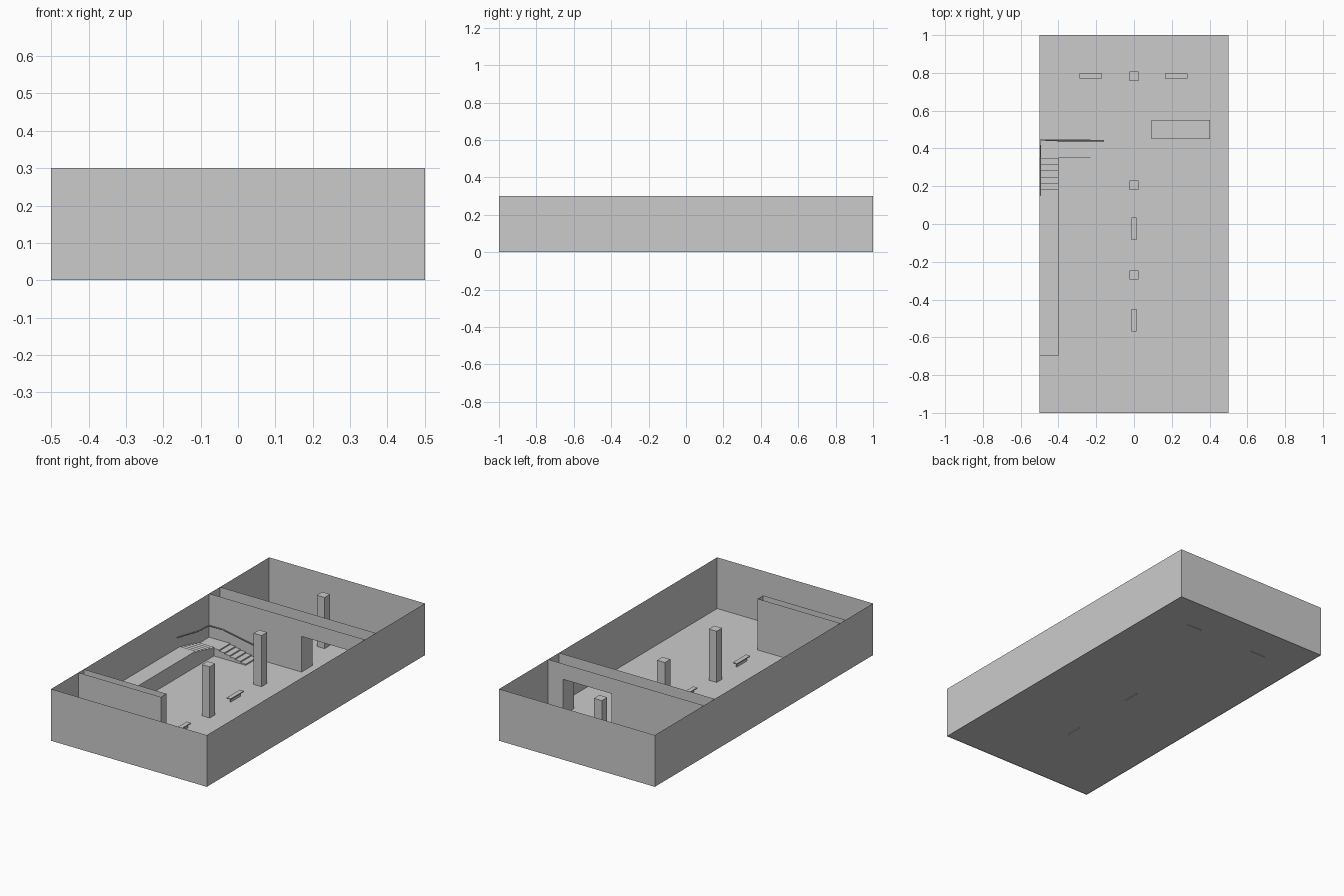
import bpy, bmesh
from mathutils import Vector

if "Cube" in bpy.data.objects:
    bpy.data.objects.remove(bpy.data.objects["Cube"])

H = 0.30        # wall height
F = 0.003       # floor level
LAND, DECK = 0.047, 0.095   # stair landing and raised walkway heights


def make(name, polys):
    """Mesh object from a list of polygons."""
    bm = bmesh.new()
    for p in polys:
        bm.faces.new([bm.verts.new(v) for v in p])
    bmesh.ops.remove_doubles(bm, verts=bm.verts, dist=1e-5)
    me = bpy.data.meshes.new(name)
    bm.to_mesh(me)
    bm.free()
    ob = bpy.data.objects.new(name, me)
    bpy.context.collection.objects.link(ob)
    return ob


def sheet(a, b, z0=F, z1=H):
    """Vertical wall sheet between two plan points."""
    return [(*a, z0), (*b, z0), (*b, z1), (*a, z1)]


def box(name, x0, x1, y0, y1, z0, z1):
    bm = bmesh.new()
    bmesh.ops.create_cube(bm, size=1)
    bmesh.ops.scale(bm, vec=(x1 - x0, y1 - y0, z1 - z0), verts=bm.verts)
    bmesh.ops.translate(bm, vec=((x0 + x1) / 2, (y0 + y1) / 2, (z0 + z1) / 2), verts=bm.verts)
    me = bpy.data.meshes.new(name)
    bm.to_mesh(me)
    bm.free()
    ob = bpy.data.objects.new(name, me)
    bpy.context.collection.objects.link(ob)
    return ob


def prism(name, profile, direction):
    """Extrude a closed profile along a direction."""
    bm = bmesh.new()
    f = bm.faces.new([bm.verts.new(p) for p in profile])
    r = bmesh.ops.extrude_face_region(bm, geom=[f], use_keep_orig=True)
    vs = [g for g in r["geom"] if isinstance(g, bmesh.types.BMVert)]
    bmesh.ops.translate(bm, vec=Vector(direction), verts=vs)
    bmesh.ops.recalc_face_normals(bm, faces=bm.faces)
    me = bpy.data.meshes.new(name)
    bm.to_mesh(me)
    bm.free()
    ob = bpy.data.objects.new(name, me)
    bpy.context.collection.objects.link(ob)
    return ob


# room shell: floor and four thin outer walls, open on top
c = [(-.5, -1), (.5, -1), (.5, 1), (-.5, 1)]
make("floor", [[(*p, F) for p in c]])
make("outer_walls", [sheet(c[i], c[(i + 1) % 4], 0) for i in range(4)])

# hollow dividing wall with a doorway
y0, y1, d0, d1, dz = .45, .55, .093, .403, .21
div = []
for y in (y0, y1):
    div += [sheet((-.5, y), (d0, y)), sheet((d1, y), (.5, y)),
            sheet((d0, y), (d1, y), dz, H)]
div += [sheet((x, y0), (x, y1), F, dz) for x in (d0, d1)]
div.append([(d0, y0, dz), (d1, y0, dz), (d1, y1, dz), (d0, y1, dz)])
make("dividing_wall", div)

# hollow short partition near the front
make("short_partition", [sheet((-.5, -.75), (.03, -.75)),
                         sheet((.03, -.75), (.03, -.70)),
                         sheet((.03, -.70), (-.5, -.70))])

# square columns
for i, y in enumerate((.783, .205, -.27)):
    box(f"column_{i + 1}", -.025, .025, y - .025, y + .025, F, H)

# benches: seat slab on one slim plate leg
for i, (x, y, along_x) in enumerate([(0, -.025, 0), (0, -.51, 0),
                                     (-.229, .783, 1), (.224, .783, 1)]):
    def part(name, length, width, z0, z1):
        a, b = (length / 2, width / 2) if along_x else (width / 2, length / 2)
        box(f"bench_{name}_{i + 1}", x - a, x + a, y - b, y + b, z0, z1)
    part("seat", .12, .026, .025, .031)
    part("leg", .092, .005, 0, .025)


# stairs: walk a stepped outline, n equal steps
def steps(start, end, z_low, z_high, n):
    pts = []
    for k in range(n):
        z = z_low + (z_high - z_low) * (k + 1) / n
        pts += [(start + (end - start) * k / n, z),
                (start + (end - start) * (k + 1) / n, z)]
    return pts


# lower flight rises toward the left wall and ends in the landing
low = [(-.195, F)] + steps(-.195, -.4, F, LAND, 6) + [(-.5, LAND), (-.5, F)]
prism("lower_stairs", [(x, .35, z) for x, z in low], (0, .1, 0))

# upper flight turns the corner and ends in the raised walkway
up = [(.35, F)] + steps(.35, .15, LAND, DECK, 6) + [(-.7, DECK), (-.7, F)]
prism("upper_stairs_and_walkway", [(-.5, y, z) for y, z in up], (.1, 0, 0))

# handrail following both flights
path = [(-.496, .15, .160), (-.496, .35, .122), (-.496, .441, .119),
        (-.4, .441, .119), (-.2, .441, .082), (-.16, .441, .082)]
cu = bpy.data.curves.new("handrail", 'CURVE')
cu.dimensions = '3D'
cu.bevel_depth = .003
cu.bevel_resolution = 1
cu.use_fill_caps = True
sp = cu.splines.new('POLY')
sp.points.add(len(path) - 1)
for pt, p in zip(sp.points, path):
    pt.co = (*p, 1)
rail = bpy.data.objects.new("handrail", cu)
bpy.context.collection.objects.link(rail)
bpy.context.view_layer.objects.active = rail
rail.select_set(True)
bpy.ops.object.convert(target='MESH')
